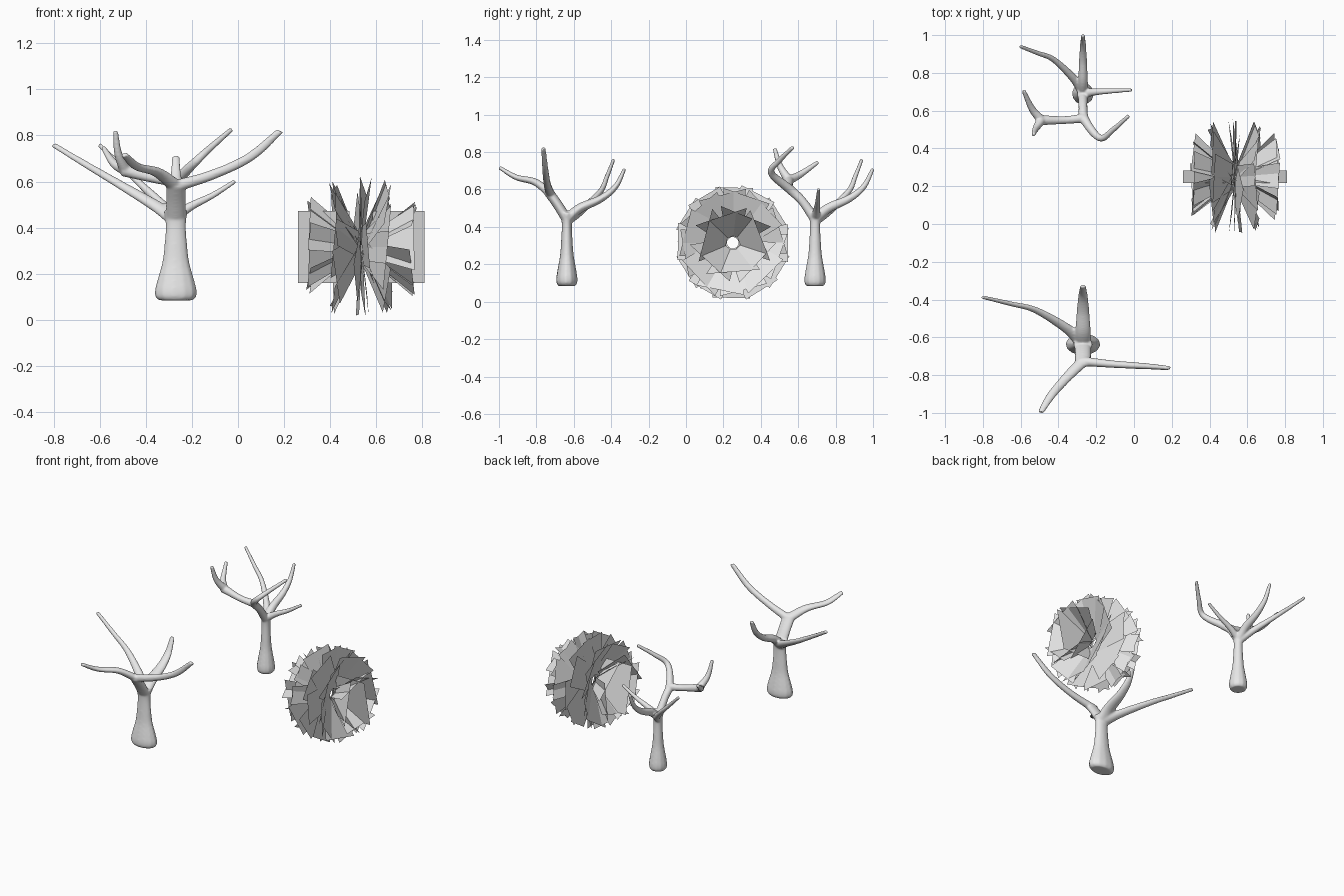
import bpy, bmesh, math, random
from mathutils import Vector, Matrix

if "Cube" in bpy.data.objects:
    bpy.data.objects.remove(bpy.data.objects["Cube"])

random.seed(4)

grey = bpy.data.materials.new("pale grey")
grey.diffuse_color = (0.8, 0.8, 0.8, 1)
grey.use_nodes = True
grey.node_tree.nodes["Principled BSDF"].inputs["Base Color"].default_value = grey.diffuse_color


def make_object(name, bm):
    mesh = bpy.data.meshes.new(name)
    bm.to_mesh(mesh)
    bm.free()
    mesh.materials.append(grey)
    ob = bpy.data.objects.new(name, mesh)
    bpy.context.collection.objects.link(ob)
    return ob


def smooth_path(pts, steps=6):
    """Catmull-Rom through points of (x, y, z, radius)."""
    p = [Vector(q) for q in pts]
    p = [2 * p[0] - p[1]] + p + [2 * p[-1] - p[-2]]
    out = []
    for a, b, c, d in zip(p, p[1:], p[2:], p[3:]):
        for i in range(steps):
            t = i / steps
            out.append(0.5 * (2 * b + (c - a) * t + (2 * a - 5 * b + 4 * c - d) * t ** 2
                              + (3 * b - a - 3 * c + d) * t ** 3))
    out.append(p[-2])
    return out


def tube(bm, pts, sides=12):
    """Closed tapering tube along a smoothed path, carried without twist."""
    path = smooth_path(pts)
    rings = []
    side = Vector((0.8, -0.6, 0.1))
    for i, q in enumerate(path):
        a, b = path[max(i - 1, 0)], path[min(i + 1, len(path) - 1)]
        along = (b - a).xyz.normalized()
        side = (side - along * side.dot(along)).normalized()
        other = along.cross(side)
        rings.append([bm.verts.new(q.xyz + q.w * (side * math.cos(k * math.tau / sides)
                                                  + other * math.sin(k * math.tau / sides)))
                      for k in range(sides)])
    for r, s in zip(rings, rings[1:]):
        for k in range(sides):
            n = (k + 1) % sides
            bm.faces.new((r[k], r[n], s[n], s[k]))
    bm.faces.new(rings[0][::-1])
    bm.faces.new(rings[-1])


# Trunk and two rear limbs shared by both trees
trunk = [(0, 0, 0.084, 0.046), (0, 0, 0.10, 0.056), (0, 0, 0.13, 0.057), (0, 0, 0.18, 0.049),
         (0, 0, 0.25, 0.037), (0, 0, 0.33, 0.031), (0, 0, 0.41, 0.028), (0, 0, 0.475, 0.033)]
rear_limb = [(0, 0, 0.44, 0.028), (0, 0.07, 0.50, 0.026), (0, 0.18, 0.55, 0.021),
             (0, 0.26, 0.615, 0.016), (0, 0.31, 0.712, 0.010)]
side_limb = [(0, 0, 0.43, 0.025), (-0.05, 0.08, 0.49, 0.022), (-0.155, 0.18, 0.59, 0.016),
             (-0.24, 0.215, 0.67, 0.013), (-0.333, 0.25, 0.76, 0.010)]

# Front limbs of the wide tree
wide_limbs = [
    [(0, 0, 0.44, 0.028), (0, -0.05, 0.52, 0.027), (0, -0.10, 0.59, 0.027)],
    [(0, -0.09, 0.58, 0.025), (0.10, -0.105, 0.63, 0.020), (0.20, -0.115, 0.705, 0.017),
     (0.283, -0.125, 0.82, 0.012)],
    [(0, -0.09, 0.58, 0.024), (-0.05, -0.17, 0.64, 0.020), (-0.105, -0.27, 0.665, 0.016),
     (-0.14, -0.36, 0.717, 0.011)]]

# Front limbs of the narrow tree
narrow_limbs = [
    [(0, 0, 0.44, 0.027), (0, -0.07, 0.54, 0.024), (0.01, -0.14, 0.605, 0.025),
     (0.09, -0.235, 0.69, 0.019), (0.16, -0.19, 0.755, 0.015), (0.242, -0.118, 0.826, 0.011)],
    [(0, -0.13, 0.60, 0.025), (-0.10, -0.14, 0.615, 0.021), (-0.23, -0.14, 0.65, 0.028)],
    [(-0.22, -0.14, 0.65, 0.026), (-0.25, -0.185, 0.72, 0.018), (-0.262, -0.217, 0.82, 0.011)],
    [(-0.22, -0.14, 0.65, 0.025), (-0.27, -0.08, 0.68, 0.019), (-0.315, 0.017, 0.747, 0.011)],
    [(0, 0, 0.45, 0.025), (0.07, 0.01, 0.495, 0.019), (0.16, 0.015, 0.54, 0.014),
     (0.258, 0.02, 0.602, 0.010)]]


def tree(name, limbs, y, width):
    bm = bmesh.new()
    for pts in [trunk, rear_limb, side_limb] + limbs:
        tube(bm, pts)
    ob = make_object(name, bm)
    ob.location = (-0.27, y, 0)
    ob.scale.x = width
    # Fuse the limbs into one smooth bark surface
    fuse = ob.modifiers.new("fuse", 'REMESH')
    fuse.mode = 'VOXEL'
    fuse.voxel_size = 0.005
    fuse.use_smooth_shade = True
    soft = ob.modifiers.new("soften", 'SMOOTH')
    soft.factor = 0.5
    soft.iterations = 10


tree("wide_tree", wide_limbs, -0.637, 1.6)
tree("narrow_tree", narrow_limbs, 0.69, 1.0)

# Leaf cards radiating from the middle:
# (tilt out of the disc, count, inner half width, outer half width, start, reach, first spin)
leaf_rings = [(3, 6, 0.08, 0.10, 0.03, 0.295, 0),
              (25, 12, 0.07, 0.13, 0.04, 0.285, 0),
              (54, 7, 0.06, 0.145, 0.06, 0.275, 0),
              (90, 1, 0.16, 0.16, 0.05, 0.275, 102)]
bm = bmesh.new()
for s in (-1, 1):
    for tilt, count, inner, outer, start, reach, first in leaf_rings:
        wobble = 0 if count == 1 else 3
        for i in range(count):
            card = [(-inner, start), (inner, start), (outer, reach), (-outer, reach)]
            spin = first + (i + 0.25 * (s + 1) * (count > 1)) * 360 / count
            rot = (Matrix.Rotation(math.radians(spin + random.uniform(-wobble, wobble)), 3, 'X')
                   @ Matrix.Rotation(math.radians(s * (tilt + random.uniform(-wobble, wobble))), 3, 'Y')
                   @ Matrix.Rotation(math.radians(random.uniform(-3, 3) * wobble), 3, 'Z'))
            bm.faces.new([bm.verts.new(rot @ Vector((0, u, v))) for u, v in card])
foliage = make_object("leaf_cluster", bm)
foliage.location = (0.535, 0.25, 0.315)
